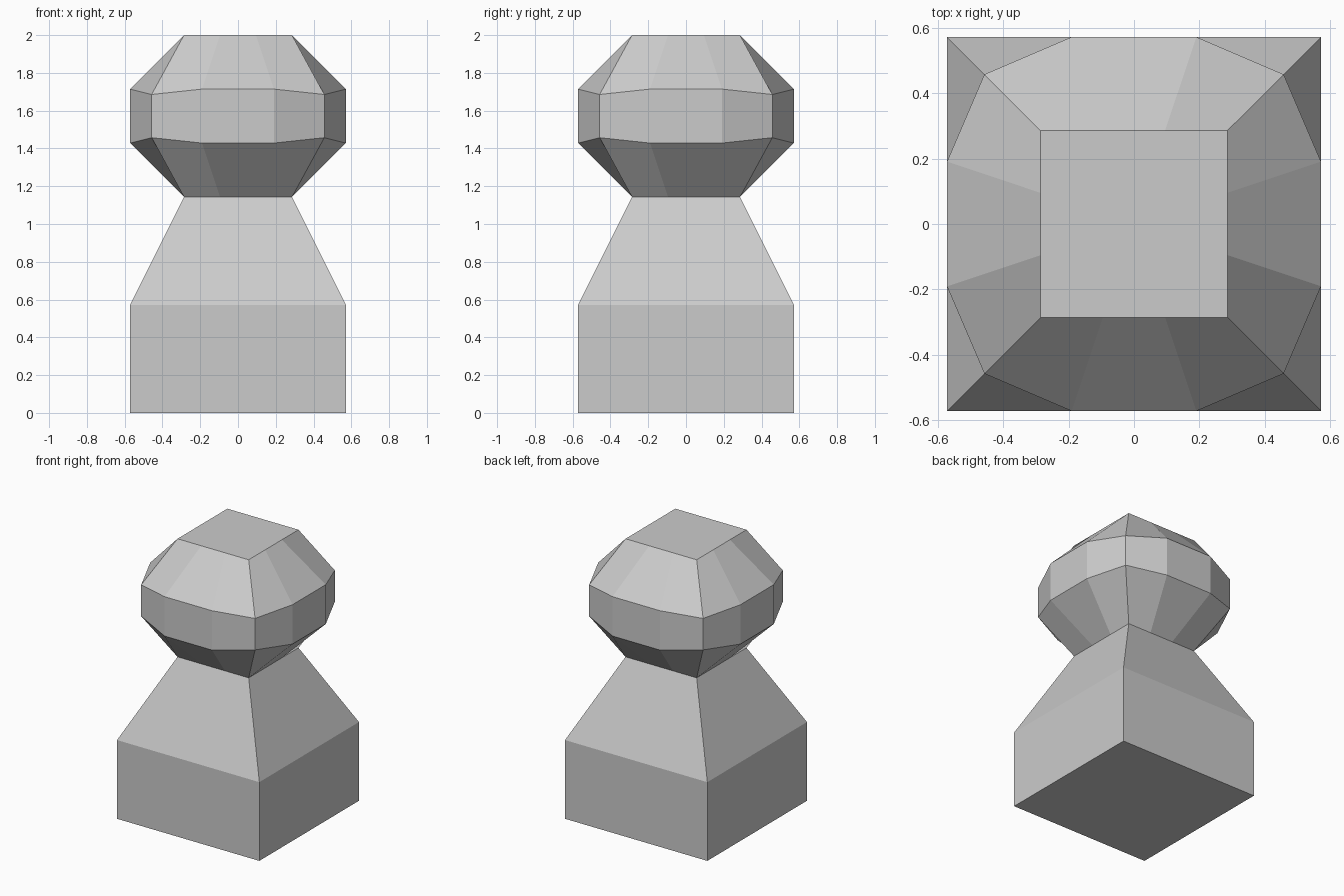
import bpy, bmesh

if "Cube" in bpy.data.objects:
    bpy.data.objects.remove(bpy.data.objects["Cube"])

U = 2 / 7  # the model is seven units tall


def square_ring(h, z):
    return [(-h, -h, z), (h, -h, z), (h, h, z), (-h, h, z)]


def twelve_ring(half, third, corner, z, corner_z):
    """Four sides of three points each, turned around the z axis."""
    ring = []
    side = [(-third, -half, z), (third, -half, z), (corner, -corner, corner_z)]
    for _ in range(4):
        ring += side
        side = [(-y, x, h) for x, y, h in side]
    return ring


def loft(name, rings, cap_bottom=False, cap_top=False):
    bm = bmesh.new()
    loops = [[bm.verts.new(p) for p in ring] for ring in rings]
    for a, b in zip(loops, loops[1:]):
        for i in range(len(a)):
            j = (i + 1) % len(a)
            bm.faces.new((a[i], a[j], b[j], b[i]))
    if cap_bottom:
        bm.faces.new(loops[0][::-1])
    if cap_top:
        bm.faces.new(loops[-1])
    mesh = bpy.data.meshes.new(name)
    bm.to_mesh(mesh)
    bm.free()
    obj = bpy.data.objects.new(name, mesh)
    bpy.context.collection.objects.link(obj)
    return obj


# Square base block tapering up to the neck
loft("base", [square_ring(2 * U, 0), square_ring(2 * U, 2 * U),
              square_ring(U, 4 * U)], cap_bottom=True)

# Rounded head with a flat square top, open where it meets the neck
loft("head", [
    twelve_ring(U, U / 3, U, 4 * U, 4 * U),
    twelve_ring(2 * U, 2 * U / 3, 1.6 * U, 5 * U, 5.1 * U),
    twelve_ring(2 * U, 2 * U / 3, 1.6 * U, 6 * U, 5.9 * U),
    twelve_ring(U, U / 3, U, 7 * U, 7 * U),
], cap_top=True)
